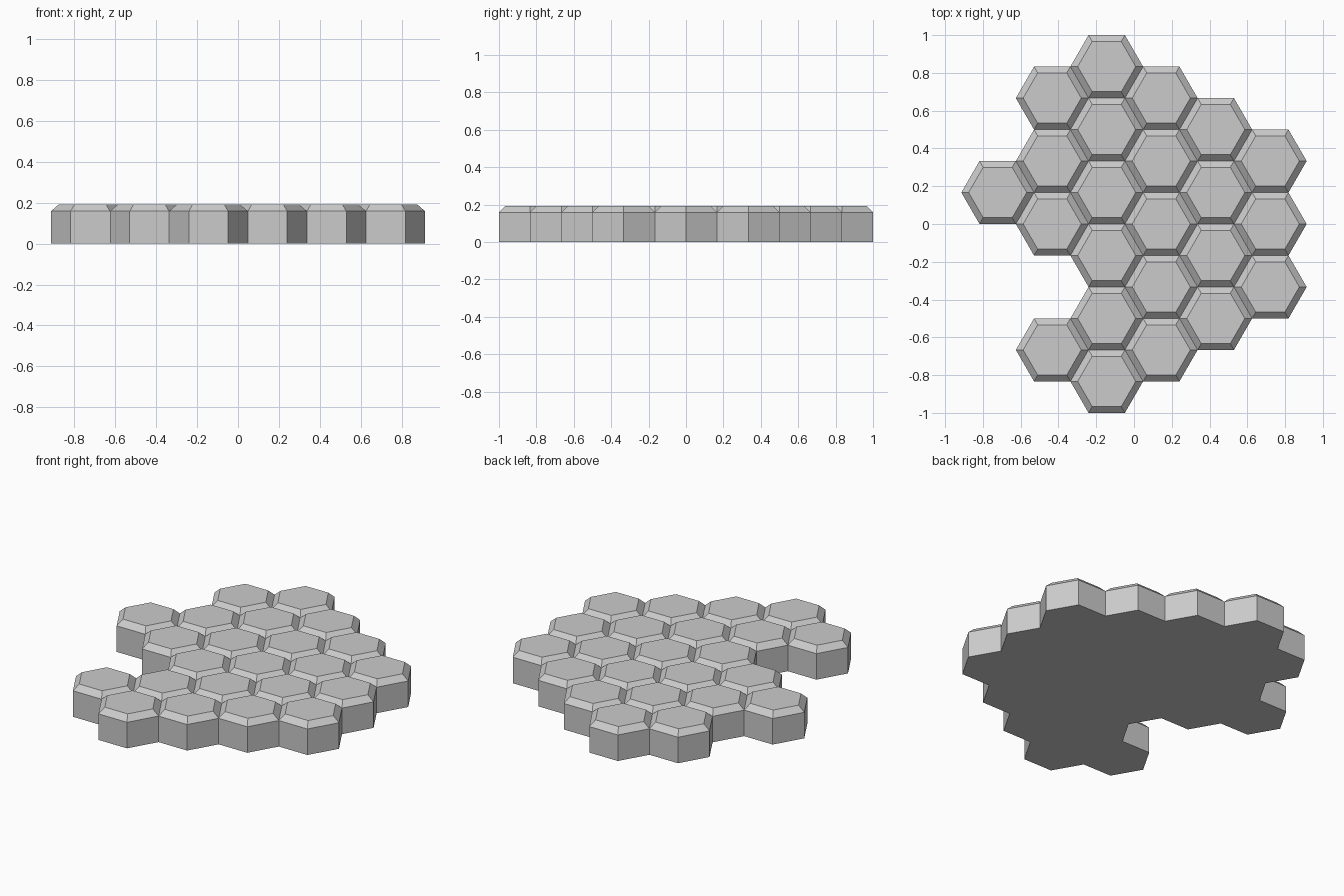
import bpy, bmesh
from math import cos, sin, pi, sqrt

if "Cube" in bpy.data.objects:
    bpy.data.objects.remove(bpy.data.objects["Cube"])

R = 1 / (3 * sqrt(3))        # hexagon corner radius (flat-to-flat = 1/3)
FLAT = 1 / 3
TOP = 0.192                  # full tile height
CHAMFER = 0.0335             # 45 degree bevel around each tile top
SCALE = 1 - CHAMFER / (FLAT / 2)

# Tiles per column: column offset -> row centres in half-rows of 1/6
COLUMNS = {
    -2.5: [1],
    -1.5: [-4, 0, 2, 4],
    -0.5: [-5, -3, -1, 1, 3, 5],
    0.5: [-4, -2, 0, 2, 4],
    1.5: [-3, -1, 1, 3],
    2.5: [-2, 0, 2],
}


def ring(bm, cx, cy, radius, z):
    return [bm.verts.new((cx + radius * cos(i * pi / 3), cy + radius * sin(i * pi / 3), z))
            for i in range(6)]


def add_tile(bm, cx, cy):
    base = ring(bm, cx, cy, R, 0)
    shoulder = ring(bm, cx, cy, R, TOP - CHAMFER)
    crown = ring(bm, cx, cy, R * SCALE, TOP)
    bm.faces.new(base[::-1])
    bm.faces.new(crown)
    walls = []
    for low, high in ((base, shoulder), (shoulder, crown)):
        for i in range(6):
            j = (i + 1) % 6
            face = bm.faces.new((low[i], low[j], high[j], high[i]))
            if low is base:
                walls.append(face)
    return walls


bm = bmesh.new()
walls = []
for col, rows in COLUMNS.items():
    for row in rows:
        walls += add_tile(bm, col * 1.5 * R, row * FLAT / 2)

# Remove the hidden walls shared by neighbouring tiles, then weld into one slab
groups = {}
for wall in walls:
    c = wall.calc_center_median()
    groups.setdefault((round(c.x, 3) + 0.0, round(c.y, 3) + 0.0), []).append(wall)
inner = [f for g in groups.values() if len(g) > 1 for f in g]
bmesh.ops.delete(bm, geom=inner, context='FACES')
bmesh.ops.remove_doubles(bm, verts=bm.verts[:], dist=1e-4)

mesh = bpy.data.meshes.new("hex_tile_slab")
bm.to_mesh(mesh)
bm.free()
slab = bpy.data.objects.new("hex_tile_slab", mesh)
bpy.context.collection.objects.link(slab)
